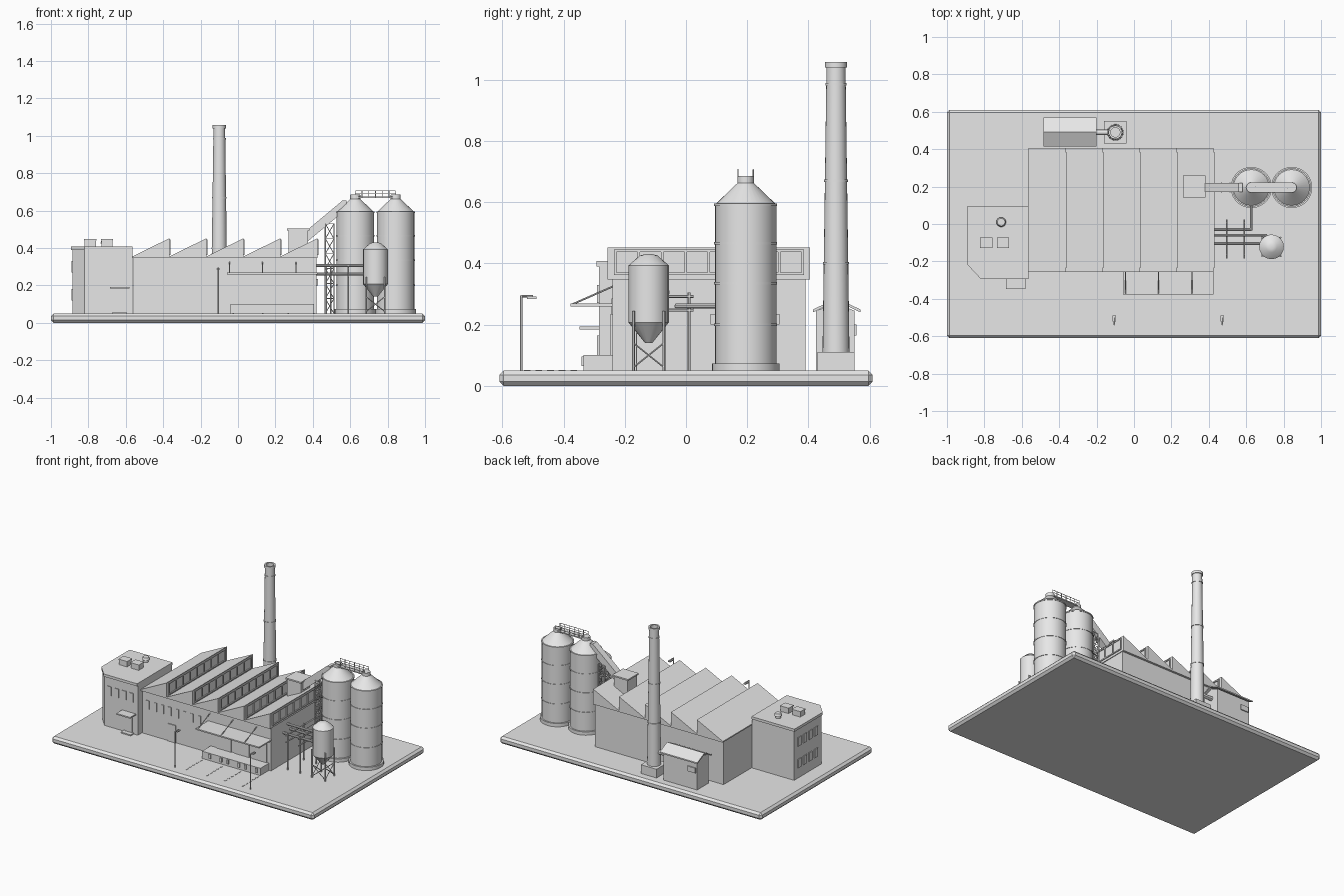
import bpy, bmesh, math
from mathutils import Vector

cube = bpy.data.objects.get("Cube")
if cube:
    bpy.data.objects.remove(cube, do_unlink=True)

grey = bpy.data.materials.new("light_grey")
grey.use_nodes = True
grey.diffuse_color = (0.8, 0.8, 0.8, 1)
grey.node_tree.nodes["Principled BSDF"].inputs["Base Color"].default_value = (0.8, 0.8, 0.8, 1)


def finish(name, bm, smooth=False):
    bmesh.ops.recalc_face_normals(bm, faces=bm.faces)
    mesh = bpy.data.meshes.new(name)
    bm.to_mesh(mesh)
    bm.free()
    mesh.materials.append(grey)
    ob = bpy.data.objects.new(name, mesh)
    bpy.context.collection.objects.link(ob)
    if smooth:
        bpy.ops.object.select_all(action='DESELECT')
        ob.select_set(True)
        bpy.context.view_layer.objects.active = ob
        bpy.ops.object.shade_smooth_by_angle(angle=math.radians(30))
    return ob


def box(name, x, y, z):
    """Box from three (low, high) ranges."""
    bm = bmesh.new()
    bmesh.ops.create_cube(bm, size=1)
    for v in bm.verts:
        v.co = [(a + b) / 2 + c * (b - a) for c, (a, b) in zip(v.co, (x, y, z))]
    return finish(name, bm)


def prism(name, points, offset):
    """Extrude a closed polygon by an offset vector."""
    bm = bmesh.new()
    low = [bm.verts.new(p) for p in points]
    high = [bm.verts.new(Vector(p) + Vector(offset)) for p in points]
    bm.faces.new(low)
    bm.faces.new(high)
    for i in range(len(low)):
        j = (i + 1) % len(low)
        bm.faces.new((low[i], low[j], high[j], high[i]))
    return finish(name, bm)


def lathe(name, cx, cy, profile, sides=32, smooth=True):
    """Spin a (radius, height) profile around a vertical axis."""
    bm = bmesh.new()
    rings = []
    for r, z in profile:
        rings.append([bm.verts.new((cx + r * math.cos(math.tau * i / sides),
                                    cy + r * math.sin(math.tau * i / sides), z))
                      for i in range(sides)])
    for a, b in zip(rings, rings[1:]):
        for i in range(sides):
            j = (i + 1) % sides
            bm.faces.new((a[i], a[j], b[j], b[i]))
    bm.faces.new(rings[0])
    bm.faces.new(rings[-1])
    return finish(name, bm, smooth)


def rods(name, segments, r, sides=6):
    """Straight round bars between pairs of points, as one object."""
    bm = bmesh.new()
    for p, q in segments:
        p, q = Vector(p), Vector(q)
        d = q - p
        mat = d.to_track_quat('Z', 'Y').to_matrix().to_4x4()
        mat.translation = (p + q) / 2
        bmesh.ops.create_cone(bm, cap_ends=True, segments=sides, radius1=r,
                              radius2=r, depth=d.length, matrix=mat)
    return finish(name, bm, sides > 6)


G = 0.05  # ground level

# Ground slab
slab = box("ground_slab", (-1, 1), (-0.61, 0.61), (0, G))
bev = slab.modifiers.new("edge", 'BEVEL')
bev.width = 0.014
bev.segments = 1

# Main hall with sawtooth roof and glazed upright faces
box("hall_walls", (-0.56, 0.42), (-0.24, 0.39), (G, 0.35))
step = 0.198
for i in range(5):
    x0 = -0.565 + i * step
    x1 = x0 + step
    prism("roof_tooth", [(x0, -0.257, 0.347), (x1, -0.257, 0.347), (x1, -0.257, 0.452),
                         (x0, -0.257, 0.355)], (0, 0.662, 0))
    for z in (0.362, 0.437):
        box("skylight_rail", (x1, x1 + 0.006), (-0.235, 0.385), (z, z + 0.008))
    for k in range(9):
        y = -0.235 + k * 0.0765
        box("skylight_mullion", (x1, x1 + 0.006), (y, y + 0.008), (0.37, 0.437))
for i in range(8):
    x = -0.53 + i * 0.056
    box("hall_window", (x, x + 0.022), (-0.244, -0.24), (0.225, 0.285))
box("hall_door", (-0.365, -0.305), (-0.246, -0.24), (G, 0.17))
box("hall_side_panel", (0.42, 0.428), (0.08, 0.305), (0.2, 0.235))

# Loading dock with doors, bumpers, canopy and ties
box("dock_platform", (-0.04, 0.405), (-0.335, -0.24), (G, 0.1))
for x in (0.01, 0.145, 0.28):
    box("dock_door", (x, x + 0.11), (-0.246, -0.24), (0.1, 0.235))
    for bx in (x + 0.005, x + 0.09):
        box("dock_bumper", (bx, bx + 0.015), (-0.342, -0.335), (0.065, 0.095))
box("dock_canopy", (-0.06, 0.425), (-0.378, -0.24), (0.259, 0.268))
rods("canopy_ties", [((x, -0.372, 0.266), (x, -0.238, 0.325)) for x in (-0.045, 0.13, 0.31)], 0.003)
for x in (-0.03, 0.128, 0.265, 0.4):
    for k in range(5):
        y = -0.53 + k * 0.038
        box("bay_marking", (x, x + 0.008), (y, y + 0.022), (G, G + 0.002))

# Office block with a cut corner
def office(name, out, z0, z1):
    pts = [(-0.82, -0.285 - out), (-0.565, -0.285 - out), (-0.565, 0.085 + out),
           (-0.885 - out, 0.085 + out), (-0.885 - out, -0.215)]
    prism(name, [(x, y, z0) for x, y in pts], (0, 0, z1 - z0))

office("office_block", 0, G, 0.392)
office("office_parapet", 0.008, 0.39, 0.408)
for z in (0.12, 0.27):
    for i in range(4):
        y = -0.17 + i * 0.06
        box("office_side_window", (-0.89, -0.885), (y, y + 0.036), (z, z + 0.06))
for i in range(4):
    x = -0.795 + i * 0.056
    box("office_front_window", (x, x + 0.03), (-0.29, -0.285), (0.27, 0.33))
box("office_door", (-0.66, -0.605), (-0.29, -0.285), (G, 0.165))
box("entrance_canopy", (-0.685, -0.58), (-0.348, -0.28), (0.184, 0.193))
box("entrance_step", (-0.67, -0.595), (-0.32, -0.285), (G, 0.058))
for x in (-0.82, -0.73):
    box("roof_unit", (x, x + 0.06), (-0.125, -0.075), (0.405, 0.44))
    box("roof_unit_lid", (x - 0.003, x + 0.063), (-0.128, -0.072), (0.44, 0.447))
lathe("roof_vent", -0.71, 0.01, [(0.018, 0.405), (0.018, 0.425), (0.026, 0.425), (0.02, 0.44)], 16)

# Chimney and its footing
box("chimney_base", (-0.16, -0.04), (0.43, 0.55), (G, 0.11))
lathe("chimney", -0.1, 0.49, [(0.044, 0.11), (0.031, 1.04), (0.036, 1.04), (0.036, 1.057),
                             (0.025, 1.057), (0.025, 1.0)], 24)
for z in (0.4, 0.67, 0.985):
    r = 0.044 - 0.013 * (z - 0.11) / 0.93 + 0.003
    lathe("chimney_band", -0.1, 0.49, [(r, z - 0.004), (r, z + 0.004)], 24)

# Boiler shed with gable roof and flue
prism("shed", [(-0.47, 0.425, G), (-0.47, 0.55, G), (-0.47, 0.55, 0.245),
               (-0.47, 0.49, 0.27), (-0.47, 0.425, 0.245)], (0.255, 0, 0))
prism("shed_roof", [(-0.485, 0.415, 0.24), (-0.485, 0.492, 0.277), (-0.485, 0.57, 0.24),
                    (-0.485, 0.57, 0.249), (-0.485, 0.492, 0.287), (-0.485, 0.415, 0.249)],
      (0.285, 0, 0))
box("shed_louvre", (-0.46, -0.4), (0.55, 0.557), (0.165, 0.2))
rods("flue", [((-0.22, 0.49, 0.2), (-0.1, 0.49, 0.2))], 0.014, 12)

# Large silos
for cx in (0.627, 0.843):
    lathe("silo_footing", cx, 0.195, [(0.11, G), (0.11, 0.073)])
    lathe("silo", cx, 0.195, [(0.1, 0.07), (0.1, 0.592), (0.027, 0.662), (0.027, 0.683)])
    for z in (0.2, 0.335, 0.465, 0.592):
        lathe("silo_band", cx, 0.195, [(0.103, z - 0.004), (0.103, z + 0.004)])
    lathe("silo_cap", cx, 0.195, [(0.025, 0.66), (0.025, 0.685)], 16)

# Catwalk between the silo tops
box("catwalk_deck", (0.627, 0.843), (0.17, 0.22), (0.668, 0.675))
bars = []
for y in (0.17, 0.22):
    bars += [((0.627, y, z), (0.843, y, z)) for z in (0.69, 0.706)]
    bars += [((0.627 + i * 0.036, y, 0.668), (0.627 + i * 0.036, y, 0.706)) for i in range(7)]
rods("catwalk_rails", bars, 0.002)

# Conveyor, its roof head house and lattice tower
box("head_house", (0.27, 0.375), (0.15, 0.25), (0.37, 0.495))
box("head_house_roof", (0.262, 0.382), (0.142, 0.258), (0.495, 0.505))
prism("conveyor", [(0.36, 0.172, 0.425), (0.58, 0.172, 0.608), (0.58, 0.172, 0.655),
                   (0.56, 0.172, 0.655), (0.36, 0.172, 0.488)], (0, 0.046, 0))
legs, braces = [], []
tx, ty, top, n = (0.467, 0.513), (0.172, 0.218), 0.53, 6
corners = [(tx[0], ty[0]), (tx[1], ty[0]), (tx[1], ty[1]), (tx[0], ty[1])]
h = (top - G) / n
for k, a in enumerate(corners):
    b = corners[(k + 1) % 4]
    legs.append(((*a, G), (*a, top)))
    for i in range(n):
        z0, z1 = G + i * h, G + (i + 1) * h
        braces += [((*a, z0), (*b, z1)), ((*b, z0), (*a, z1)), ((*a, z1), (*b, z1))]
rods("tower_legs", legs, 0.004)
rods("tower_braces", braces, 0.002)

# Small hopper on braced legs
hx, hy, s = 0.735, -0.122, 0.05
lathe("hopper", hx, hy, [(0.012, 0.14), (0.066, 0.207), (0.066, 0.393), (0.03, 0.425), (0.012, 0.43)], 20)
feet = [(hx - s, hy - s), (hx + s, hy - s), (hx + s, hy + s), (hx - s, hy + s)]
rods("hopper_legs", [((*f, G), (*f, 0.245)) for f in feet], 0.005)
cross = []
for a, b in zip(feet, feet[1:] + feet[:1]):
    cross += [((*a, 0.06), (*b, 0.14)), ((*b, 0.06), (*a, 0.14))]
rods("hopper_braces", cross, 0.0025)

# Pipe rack and pipes
rack = []
for x in (0.495, 0.59):
    rack += [((x, y, G), (x, y, 0.305)) for y in (0.01, -0.165)]
    rack += [((x, 0.025, z), (x, -0.185, z)) for z in (0.247, 0.292)]
rods("pipe_rack", rack, 0.005)
rods("pipes", [((0.42, -0.03, 0.26), (0.627, -0.03, 0.26)), ((0.627, -0.035, 0.26), (0.627, 0.1, 0.26)),
               ((0.42, -0.06, 0.306), (0.71, -0.06, 0.306)), ((0.71, -0.06, 0.306), (0.71, -0.08, 0.306)),
               ((0.42, -0.105, 0.262), (0.68, -0.105, 0.262))], 0.008, 10)

# Yard lamps
for x in (-0.105, 0.472):
    rods("lamp_post", [((x, -0.538, G), (x, -0.538, 0.295)), ((x, -0.538, 0.293), (x, -0.5, 0.293))], 0.004)
    box("lamp_head", (x - 0.009, x + 0.009), (-0.52, -0.488), (0.284, 0.291))
